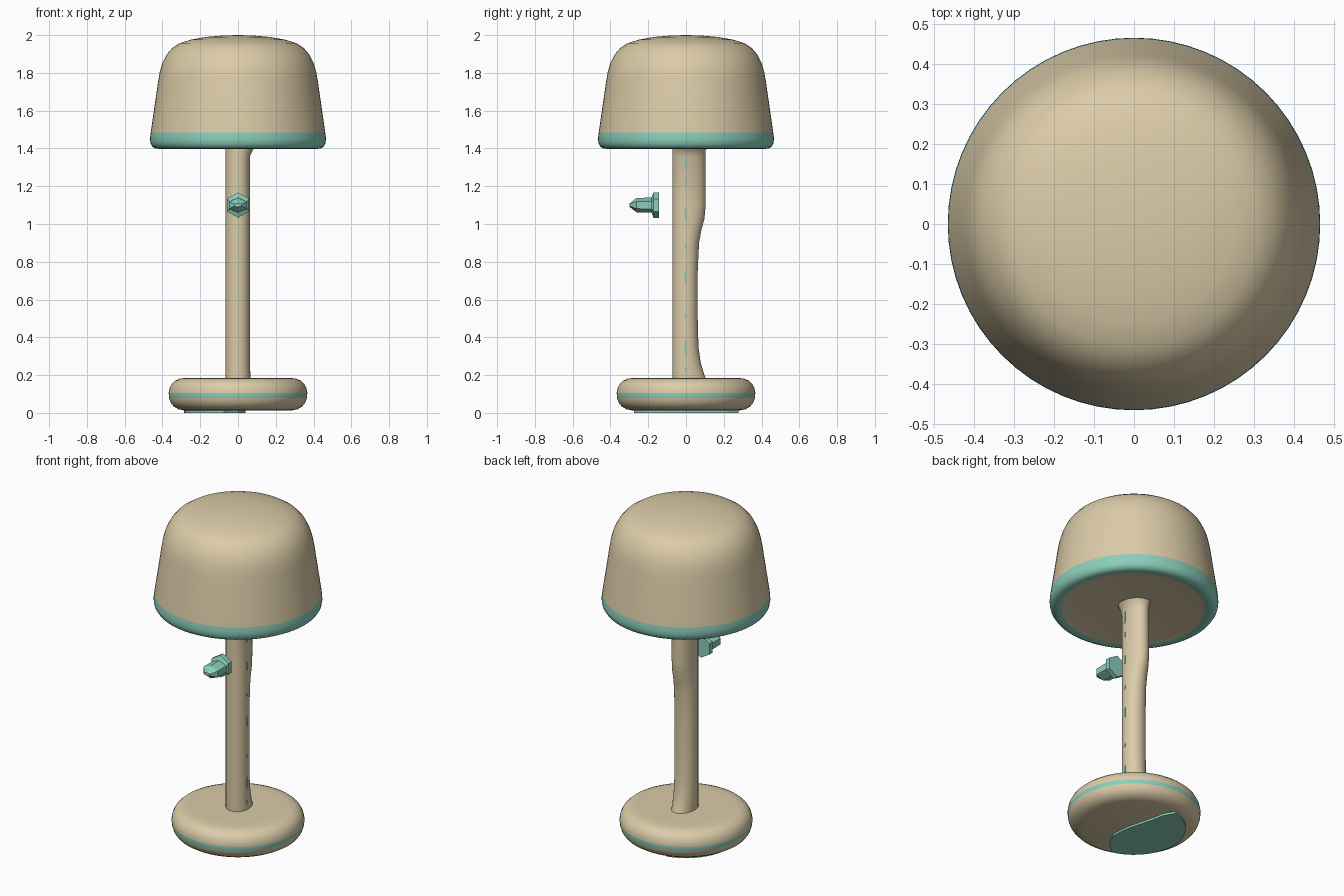
import bpy, bmesh, math
from mathutils import Matrix

if "Cube" in bpy.data.objects:
    bpy.data.objects.remove(bpy.data.objects["Cube"])


def material(name, rgb):
    m = bpy.data.materials.new(name)
    m.diffuse_color = (*rgb, 1)
    m.use_nodes = True
    m.node_tree.nodes["Principled BSDF"].inputs["Base Color"].default_value = m.diffuse_color
    return m


MATS = [material("warm_tan", (0.71, 0.60, 0.39)), material("sea_green", (0.26, 0.62, 0.50))]


def finish(bm, name, rule, angle=None):
    """Clean up, colour faces by a rule on their centre, make the object."""
    bmesh.ops.remove_doubles(bm, verts=bm.verts, dist=1e-5)
    bmesh.ops.recalc_face_normals(bm, faces=bm.faces)
    for f in bm.faces:
        f.material_index = rule(f.calc_center_median())
    me = bpy.data.meshes.new(name)
    bm.to_mesh(me)
    bm.free()
    for m in MATS:
        me.materials.append(m)
    ob = bpy.data.objects.new(name, me)
    bpy.context.collection.objects.link(ob)
    if angle:
        bpy.ops.object.select_all(action='DESELECT')
        ob.select_set(True)
        bpy.context.view_layer.objects.active = ob
        bpy.ops.object.shade_smooth_by_angle(angle=math.radians(angle))
    return ob


def skin(rings):
    """Join equal-length closed rings of points with quads."""
    bm = bmesh.new()
    vr = [[bm.verts.new(p) for p in r] for r in rings]
    n = len(rings[0])
    for a, b in zip(vr, vr[1:]):
        for i in range(n):
            j = (i + 1) % n
            bm.faces.new((a[i], a[j], b[j], b[i]))
    return bm


def revolve(profile, n):
    return skin([[(r * math.cos(2 * math.pi * i / n), r * math.sin(2 * math.pi * i / n), z)
                  for i in range(n)] for r, z in profile])


# Domed shade with rounded green rim and tan underside
shade = [(0, 1.412), (0.37, 1.408), (0.395, 1.404), (0.415, 1.398), (0.435, 1.399),
         (0.452, 1.408), (0.462, 1.424), (0.4655, 1.445), (0.4645, 1.465), (0.462, 1.485),
         (0.441, 1.63), (0.422, 1.76), (0.414, 1.805), (0.401, 1.85), (0.379, 1.895),
         (0.348, 1.932), (0.31, 1.957), (0.25, 1.976), (0.17, 1.990), (0.08, 1.998), (0, 2.0)]
finish(revolve(shade, 64), "shade",
       lambda c: int(c.z < 1.485 and c.xy.length > 0.396), 50)

# Rounded base with a thin green stripe
base = [(0, 0.012), (0.285, 0.013), (0.315, 0.019), (0.340, 0.034), (0.357, 0.055),
        (0.365, 0.08), (0.367, 0.105), (0.362, 0.132), (0.350, 0.155), (0.332, 0.171),
        (0.308, 0.181), (0.28, 0.185), (0.2, 0.184), (0, 0.180)]
finish(revolve(base, 64), "base", lambda c: int(0.08 < c.z < 0.105), 50)

# Green half-round pad under the base
pad = [(0.285 * math.cos(a), 0.285 * math.sin(a))
       for a in [math.radians(103 + 152 * i / 20) for i in range(21)]]
pad += [(0.0, -0.21), (0.04, -0.13), (0.03, -0.02), (-0.01, 0.13), (-0.03, 0.22)]
bm = bmesh.new()
face = bm.faces.new([bm.verts.new((x, y, 0)) for x, y in pad])
top = bmesh.ops.extrude_face_region(bm, geom=[face])
bmesh.ops.translate(bm, vec=(0, 0, 0.014),
                    verts=[v for v in top["geom"] if isinstance(v, bmesh.types.BMVert)])
finish(bm, "base_pad", lambda c: 1)

# Stem: round in front, back swelling with height: (z, right reach, back reach)
levels = [(0.172, 0.066, 0.108), (0.21, 0.065, 0.094), (0.27, 0.064, 0.077),
          (0.35, 0.064, 0.066), (0.50, 0.064, 0.062), (0.75, 0.064, 0.062),
          (0.90, 0.064, 0.069), (0.97, 0.064, 0.082), (1.03, 0.064, 0.098),
          (1.10, 0.064, 0.104), (1.36, 0.064, 0.102), (1.39, 0.078, 0.104),
          (1.415, 0.10, 0.12)]
rings = []
for z, right, back in levels:
    ring = []
    for i in range(32):
        c, s = math.cos(math.pi * i / 16), math.sin(math.pi * i / 16)
        ring.append((c * (right if c > 0 else 0.066), s * (back if s > 0 else 0.071), z))
    rings.append(ring)
finish(skin(rings), "stem", lambda c: 0, 50)

# Broken green seam line on the right of the stem
for z0, z1 in [(0.22, 0.24), (0.31, 0.38), (0.50, 0.52), (0.69, 0.75),
               (0.87, 0.89), (1.03, 1.08), (1.20, 1.23), (1.29, 1.37)]:
    bm = bmesh.new()
    bmesh.ops.create_cube(bm, size=1, matrix=Matrix.Translation((0.0628, -0.003, (z0 + z1) / 2))
                          @ Matrix.Diagonal((0.004, 0.010, z1 - z0, 1)))
    finish(bm, "stem_seam", lambda c: 1)

# Faceted switch knob in front of the stem: (y, half width, half height)
knob = [(-0.143, 0, 0), (-0.143, 0.066, 0.067), (-0.172, 0.066, 0.067), (-0.182, 0.056, 0.040),
        (-0.262, 0.056, 0.038), (-0.298, 0.022, 0.010), (-0.298, 0, 0)]
finish(skin([[(hx * math.sin(math.pi * i / 3), y, 1.10 + hz * math.cos(math.pi * i / 3))
              for i in range(6)] for y, hx, hz in knob]), "switch_knob", lambda c: 1)
